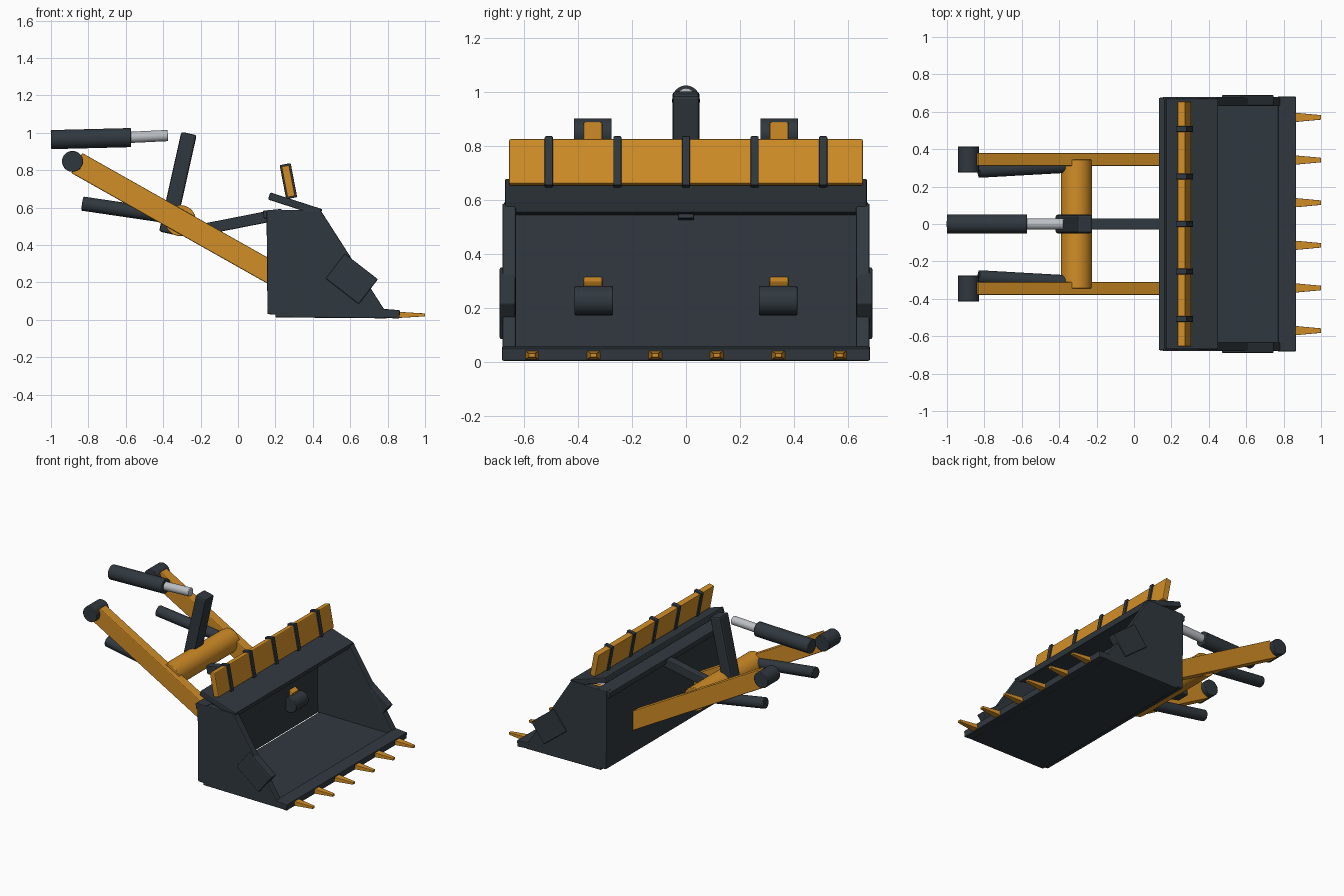
import bpy, bmesh, math
from mathutils import Vector

cube = bpy.data.objects.get("Cube")
if cube:
    bpy.data.objects.remove(cube, do_unlink=True)


def material(name, colour, roughness=0.5):
    m = bpy.data.materials.new(name)
    m.use_nodes = True
    m.diffuse_color = (*colour, 1)
    shader = m.node_tree.nodes["Principled BSDF"]
    shader.inputs["Base Color"].default_value = (*colour, 1)
    shader.inputs["Roughness"].default_value = roughness
    return m


DARK = material("dark steel", (0.03, 0.04, 0.049))
AMBER = material("amber paint", (0.64, 0.27, 0.02))
CHROME = material("bare metal", (0.5, 0.52, 0.55))


def finish(name, bm, mat, bevel=0.006):
    bmesh.ops.recalc_face_normals(bm, faces=bm.faces[:])
    mesh = bpy.data.meshes.new(name)
    bm.to_mesh(mesh)
    bm.free()
    mesh.materials.append(mat)
    ob = bpy.data.objects.new(name, mesh)
    bpy.context.collection.objects.link(ob)
    if bevel:
        mod = ob.modifiers.new("soft edges", 'BEVEL')
        mod.width = bevel
        mod.segments = 2
        mod.limit_method = 'ANGLE'
        mod.angle_limit = math.radians(40)
    return ob


def plate(name, profile, y, width, mat, bevel=0.006):
    """Side profile (x, z) extruded across the model, centred on y."""
    bm = bmesh.new()
    face = bm.faces.new([bm.verts.new((px, y - width / 2, pz)) for px, pz in profile])
    new = bmesh.ops.extrude_face_region(bm, geom=[face])["geom"]
    verts = [v for v in new if isinstance(v, bmesh.types.BMVert)]
    bmesh.ops.translate(bm, verts=verts, vec=(0, width, 0))
    return finish(name, bm, mat, bevel)


def bar(name, a, b, thick, y, width, mat, bevel=0.006):
    """Rectangular bar whose centre line runs from a to b in the side plane."""
    a, b = Vector(a), Vector(b)
    d = (b - a).normalized()
    n = Vector((-d.y, d.x)) * thick / 2
    return plate(name, [a + n, b + n, b - n, a - n], y, width, mat, bevel)


def rod(name, a, b, r, mat, bevel=0.004):
    """Round bar between two points in space."""
    a, b = Vector(a), Vector(b)
    bm = bmesh.new()
    bmesh.ops.create_cone(bm, cap_ends=True, segments=32, radius1=r, radius2=r,
                          depth=(b - a).length)
    bm.transform((b - a).to_track_quat('Z', 'Y').to_matrix().to_4x4())
    bmesh.ops.translate(bm, verts=bm.verts[:], vec=(a + b) / 2)
    ob = finish(name, bm, mat, bevel)
    bpy.ops.object.select_all(action='DESELECT')
    ob.select_set(True)
    bpy.context.view_layer.objects.active = ob
    bpy.ops.object.shade_smooth_by_angle(angle=math.radians(35))
    return ob


# Bucket shell
bar("bucket_back", (0.175, 0.03), (0.17, 0.585), 0.035, 0, 1.36, DARK)
bar("bucket_floor", (0.2, 0.025), (0.8, 0.02), 0.025, 0, 1.36, DARK)
bar("bucket_lip", (0.77, 0.036), (0.865, 0.028), 0.046, 0, 1.364, DARK)
bar("bucket_rear_beam", (0.135, 0.562), (0.235, 0.572), 0.042, 0, 1.35, DARK)
bar("bucket_top_plate", (0.166, 0.662), (0.445, 0.572), 0.04, 0, 1.34, DARK)

# Teeth along the lip
for i in range(6):
    bm = bmesh.new()
    bmesh.ops.create_cone(bm, cap_ends=True, segments=4, radius1=0.038,
                          radius2=0.017, depth=0.16)
    for v in bm.verts:
        x, y, z = v.co
        across, up = (x - y) * 0.7071, (x + y) * 0.7071
        v.co = (0.92 + z, -0.57 + i * 0.228 + across, 0.026 + up * 0.65)
    finish(f"tooth_{i + 1}", bm, AMBER, 0.002)

# Spill guard with its clamps
bar("spill_guard", (0.285, 0.657), (0.253, 0.823), 0.042, 0, 1.31, AMBER)
for i in range(5):
    bar(f"guard_clamp_{i + 1}", (0.287, 0.65), (0.252, 0.832), 0.06,
        (i - 2) * 0.254, 0.03, DARK, 0.004)

# Parts repeated on both sides
for side, s in (("left", 1), ("right", -1)):
    plate(f"bucket_side_{side}", [(0.165, 0.028), (0.155, 0.588), (0.44, 0.588),
                                  (0.785, 0.05), (0.785, 0.018)], s * 0.655, 0.05, DARK)
    bar(f"side_cutter_{side}", (0.52, 0.287), (0.697, 0.15), 0.168, s * 0.661, 0.058, DARK)
    bar(f"lift_arm_{side}", (-0.862, 0.838), (0.19, 0.245), 0.122, s * 0.345, 0.07, AMBER)
    rod(f"rear_pivot_{side}", (-0.885, s * 0.275, 0.847), (-0.885, s * 0.415, 0.847),
        0.056, DARK)
    rod(f"bucket_pivot_{side}", (0.22, s * 0.27, 0.228), (0.22, s * 0.412, 0.228),
        0.054, DARK)
    rod(f"lift_cylinder_{side}", (-0.832, s * 0.285, 0.621), (-0.35, s * 0.312, 0.55),
        0.038, DARK)

# Cross tube, rocker and tilt linkage
rod("cross_tube", (-0.308, -0.345, 0.53), (-0.308, 0.345, 0.53), 0.083, AMBER)
bar("rocker_lever", (-0.381, 0.463), (-0.262, 0.996), 0.084, 0, 0.1, DARK, 0.012)
bar("tilt_link", (-0.23, 0.475), (0.215, 0.562), 0.06, 0, 0.06, DARK)
rod("tilt_cylinder", (-1.0, 0, 0.963), (-0.572, 0, 0.974), 0.051, DARK)
rod("tilt_piston", (-0.6, 0, 0.974), (-0.375, 0, 0.985), 0.03, CHROME)
